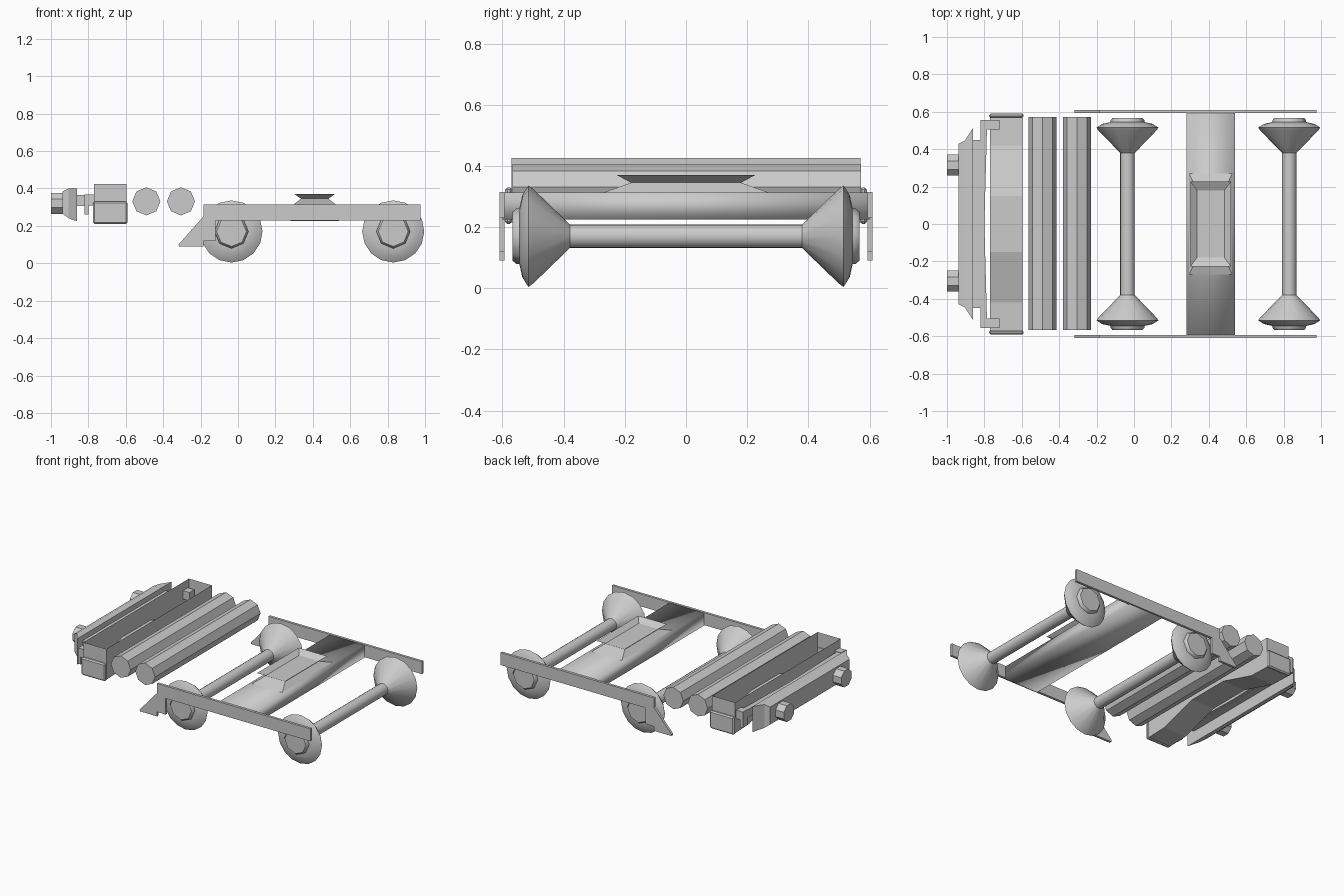
import bpy, bmesh, math
from mathutils import Matrix

if "Cube" in bpy.data.objects:
    bpy.data.objects.remove(bpy.data.objects["Cube"])


def finish(name, bm, smooth=None):
    bmesh.ops.recalc_face_normals(bm, faces=bm.faces)
    me = bpy.data.meshes.new(name)
    bm.to_mesh(me)
    bm.free()
    ob = bpy.data.objects.new(name, me)
    bpy.context.collection.objects.link(ob)
    if smooth:
        bpy.ops.object.select_all(action='DESELECT')
        ob.select_set(True)
        bpy.context.view_layer.objects.active = ob
        bpy.ops.object.shade_smooth_by_angle(angle=math.radians(smooth))
    return ob


def loft(name, rings, smooth=None, caps=True):
    """Skin a list of equal-length closed rings."""
    bm = bmesh.new()
    vs = [[bm.verts.new(p) for p in r] for r in rings]
    n = len(rings[0])
    for a, b in zip(vs, vs[1:]):
        for i in range(n):
            j = (i + 1) % n
            bm.faces.new((a[i], a[j], b[j], b[i]))
    if caps:
        bm.faces.new(vs[0])
        bm.faces.new(vs[-1])
    return finish(name, bm, smooth)


def box(name, x0, x1, y0, y1, z0, z1, bevel=0):
    bm = bmesh.new()
    bmesh.ops.create_cube(bm, size=1)
    for v in bm.verts:
        v.co = ((x0 + x1) / 2 + v.co.x * (x1 - x0),
                (y0 + y1) / 2 + v.co.y * (y1 - y0),
                (z0 + z1) / 2 + v.co.z * (z1 - z0))
    if bevel:
        bmesh.ops.bevel(bm, geom=bm.edges[:], offset=bevel, segments=1, affect='EDGES')
    return finish(name, bm)


def lathe_y(name, x, z, profile, n, smooth=None):
    """Revolve (y, radius) points about an axis along y."""
    return loft(name, [[(x + r * math.cos(2 * math.pi * i / n), y,
                         z + r * math.sin(2 * math.pi * i / n)) for i in range(n)]
                       for y, r in profile], smooth)


def rect_z(cx, hx, hy, z):
    return [(cx - hx, -hy, z), (cx + hx, -hy, z), (cx + hx, hy, z), (cx - hx, hy, z)]


def rect_x(x, hy, z0, z1):
    return [(x, -hy, z0), (x, hy, z0), (x, hy, z1), (x, -hy, z1)]


# wheelsets: coned wheels on one axle, octagonal hubs
half = [(0.38, 0.039), (0.50, 0.155), (0.515, 0.166), (0.535, 0.135), (0.545, 0.09)]
for tag, x in (("front", -0.035), ("rear", 0.83)):
    lathe_y(tag + "_wheelset", x, 0.17,
            [(-y, r) for y, r in reversed(half)] + half, 16, 40)
    for s in (-1, 1):
        lathe_y(tag + "_hub", x, 0.17,
                [(s * 0.53, 0.092), (s * 0.555, 0.09), (s * 0.567, 0.08)], 8, 50)

# side frames with pointed guard at the leading end
bar = [(-0.185, 0.315), (0.975, 0.315), (0.975, 0.23), (-0.12, 0.23), (-0.12, 0.12),
       (-0.185, 0.12), (-0.185, 0.09), (-0.315, 0.09), (-0.318, 0.10), (-0.185, 0.25)]
for s in (-1, 1):
    loft("side_frame", [[(x, s * y, z) for x, z in bar] for y in (0.593, 0.61)])

# bolster and hollow pivot seat
loft("bolster", [rect_z(0.41, 0.13, 0.6, 0.225), rect_z(0.41, 0.13, 0.6, 0.313)], 95)
loft("pivot_seat", [rect_z(0.41, 0.115, 0.27, 0.313), rect_z(0.41, 0.073, 0.18, 0.345),
                    rect_z(0.41, 0.108, 0.226, 0.37), rect_z(0.41, 0.073, 0.18, 0.345)],
     caps=False)
loft("pivot_floor", [rect_z(0.41, 0.073, 0.18, 0.335), rect_z(0.41, 0.073, 0.18, 0.345)])

# octagonal tanks
for x in (-0.49, -0.305):
    lathe_y("tank", x, 0.331, [(-0.567, 0.075), (0.572, 0.075)], 8)

# open tray with an arched floor
bm = bmesh.new()
rows = []
for y, z in ((-0.57, 0.215), (-0.42, 0.22), (-0.15, 0.30), (0.15, 0.30), (0.42, 0.22), (0.57, 0.215)):
    rows.append([bm.verts.new(p) for p in
                 ((-0.77, y, 0.425), (-0.77, y, z), (-0.597, y, z), (-0.597, y, 0.425))])
for a, b in zip(rows, rows[1:]):
    for i in range(3):
        bm.faces.new((a[i], a[i + 1], b[i + 1], b[i]))
bm.faces.new(rows[0])
bm.faces.new(rows[-1])
finish("tray", bm)

# tray end boxes and mounting tabs
for s in (-1, 1):
    a, b = sorted((s * 0.568, s * 0.592))
    box("tray_end", -0.774, -0.592, a, b, 0.21, 0.33, 0.008)
    a, b = sorted((s * 0.505, s * 0.557))
    box("mount_tab", -0.82, -0.72, a, b, 0.31, 0.368)
    box("mount_hook", -0.82, -0.80, a, b, 0.26, 0.315)

# bowed cross bar linking the buffer beam to the tray
bow = [(-0.82, -0.55), (-0.785, -0.55), (-0.80, 0), (-0.785, 0.55), (-0.82, 0.55)]
loft("cross_bar", [[(x, y, z) for x, y in bow] for z in (0.31, 0.365)])
box("beam_link", -0.865, -0.815, -0.45, 0.45, 0.305, 0.365)

# tapered buffer beam and octagonal buffers
loft("buffer_beam", [rect_x(-0.937, 0.43, 0.265, 0.385), rect_x(-0.905, 0.445, 0.24, 0.40),
                     rect_x(-0.862, 0.51, 0.225, 0.40)])
for y in (-0.305, 0.315):
    bm = bmesh.new()
    bmesh.ops.create_cone(bm, cap_ends=True, segments=8, radius1=0.06, radius2=0.06, depth=0.07,
                          matrix=Matrix.Translation((-0.965, y, 0.32)) @ Matrix.Rotation(math.pi / 2, 4, 'Y')
                          @ Matrix.Rotation(math.pi / 8, 4, 'Z'))
    finish("buffer", bm)
